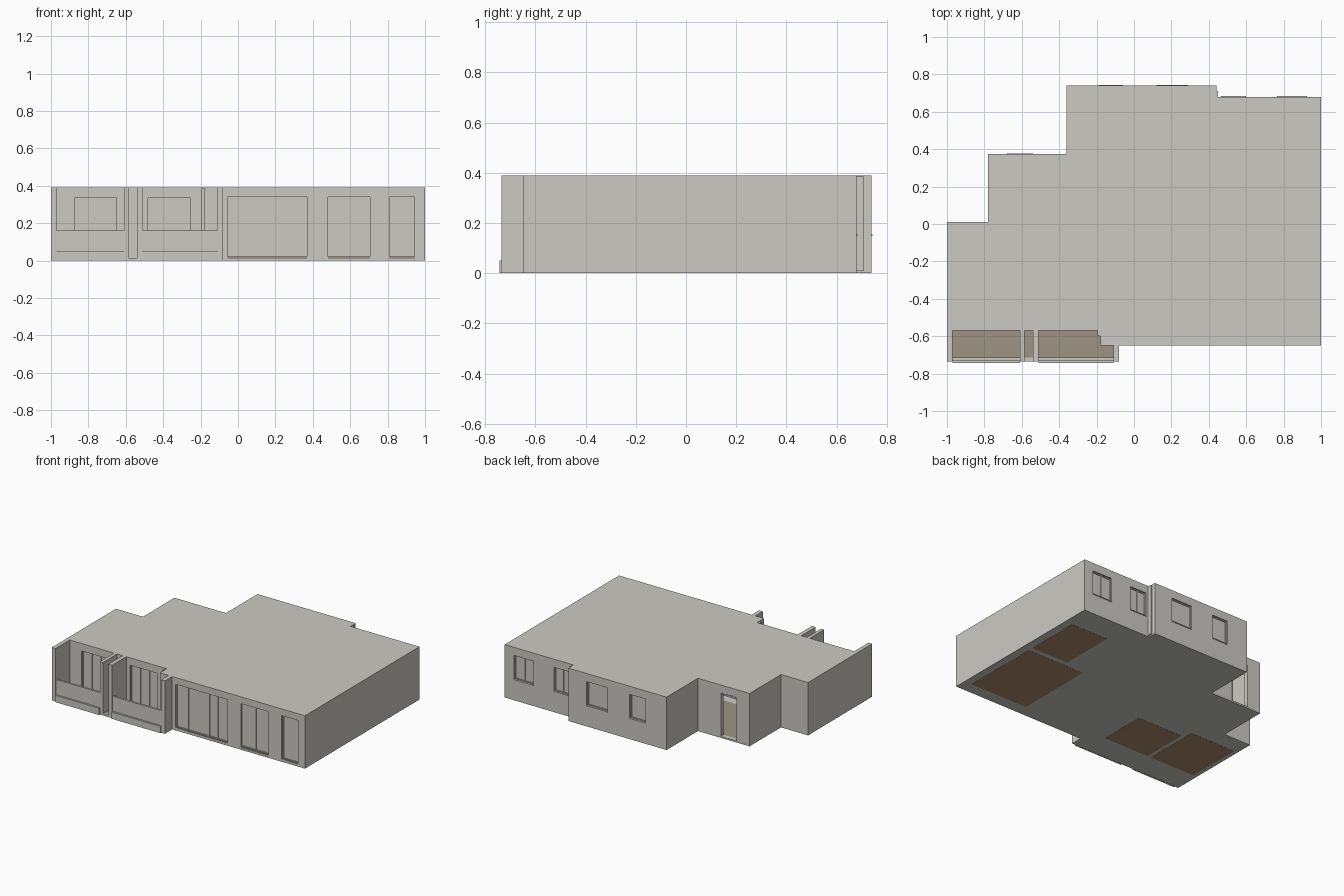
import bpy, bmesh
from mathutils import Vector

if "Cube" in bpy.data.objects:
    bpy.data.objects.remove(bpy.data.objects["Cube"])

H, T, BASE = 0.39, 0.03, 0.01


def material(name, rgb):
    m = bpy.data.materials.new(name)
    m.diffuse_color = (*rgb, 1)
    m.use_nodes = True
    m.node_tree.nodes["Principled BSDF"].inputs["Base Color"].default_value = m.diffuse_color
    return m


GREY = material("warm_grey_plaster", (0.60, 0.59, 0.55))
TILE = material("beige_tile", (0.34, 0.30, 0.23))
WOOD = material("brown_wood", (0.42, 0.26, 0.15))


def finish(name, bm, mat):
    bmesh.ops.recalc_face_normals(bm, faces=bm.faces)
    me = bpy.data.meshes.new(name)
    bm.to_mesh(me)
    bm.free()
    me.materials.append(mat)
    ob = bpy.data.objects.new(name, me)
    bpy.context.collection.objects.link(ob)
    return ob


def panel(name, loops, depth, mat=GREY):
    """Flat outline with optional hole loops, extruded by a depth vector."""
    bm = bmesh.new()
    for loop in loops:
        vs = [bm.verts.new(p) for p in loop]
        for a, b in zip(vs, vs[1:] + vs[:1]):
            bm.edges.new((a, b))
    bmesh.ops.triangle_fill(bm, edges=bm.edges[:], use_beauty=True)
    bmesh.ops.recalc_face_normals(bm, faces=bm.faces)
    r = bmesh.ops.extrude_face_region(bm, geom=bm.faces[:])
    verts = [g for g in r["geom"] if isinstance(g, bmesh.types.BMVert)]
    bmesh.ops.translate(bm, verts=verts, vec=depth)
    bmesh.ops.dissolve_limit(bm, angle_limit=0.01, verts=bm.verts[:], edges=bm.edges[:])
    return finish(name, bm, mat)


def box(name, x0, x1, y0, y1, z0, z1, mat=GREY):
    bm = bmesh.new()
    bmesh.ops.create_cube(bm, size=1)
    lo, hi = Vector((x0, y0, z0)), Vector((x1, y1, z1))
    for v in bm.verts:
        v.co = Vector([lo[i] + (v.co[i] + 0.5) * (hi[i] - lo[i]) for i in range(3)])
    return finish(name, bm, mat)


def slab(name, outline, z0, z1, mat=GREY):
    return panel(name, [[(x, y, z0) for x, y in outline]], (0, 0, z1 - z0), mat)


def rect(x0, x1, y, z0, z1):
    return [(x0, y, z0), (x1, y, z0), (x1, y, z1), (x0, y, z1)]


def window(y, n, x0, x1, z0, z1, splits):
    """Frame, mullions and pane; n is the inward y direction."""
    f = 0.007
    panel("window_frame", [rect(x0, x1, y + n * 0.01, z0, z1),
          rect(x0 + f, x1 - f, y + n * 0.01, z0 + f, z1 - f)], (0, n * 0.015, 0))
    for s in splits:
        x = x0 + (x1 - x0) * s
        ya, yb = sorted((y + n * 0.01, y + n * 0.025))
        box("window_mullion", x - 0.004, x + 0.004, ya, yb, z0 + f, z1 - f)
    ya, yb = sorted((y + n * 0.015, y + n * 0.02))
    box("window_pane", x0, x1, ya, yb, z0, z1)
    ya, yb = sorted((y - n * 0.004, y + n * 0.012))
    if z0 > 0.1:
        box("window_sill", x0, x1, ya, yb, z0 - 0.006, z0)
    else:
        box("threshold", x0, x1, min(y, y + n * T), max(y, y + n * T), BASE, z0 + 0.003, TILE)


# Outer walls, counter-clockwise, with openings on the x-aligned ones
outline = [(-1, -.57), (-.18, -.57), (-.18, -.65), (1, -.65), (1, .68), (.44, .68),
           (.44, .74), (-.36, .74), (-.36, .375), (-.78, .375), (-.78, .01), (-1, .01)]
openings = {
    0: [(-.875, -.65, .02, .335, (.33, .66)), (-.48, -.255, .02, .335, (.33, .66))],
    2: [(-.055, .37, .02, .34, (.23, .63, .79)), (.48, .705, .02, .34, (.49,)),
        (.81, .945, .02, .34, ())],
    4: [(.765, .925, .155, .33, (.5,)), (.465, .60, .155, .33, (.5,))],
    6: [(.12, .29, .155, .33, ()), (-.19, -.06, .155, .33, ())],
    8: [(-.675, -.545, .013, .33, None)],
}
for i, p in enumerate(outline):
    q = outline[(i + 1) % len(outline)]
    d = (Vector(q) - Vector(p)).normalized()
    loops = [[(*p, BASE), (*q, BASE), (*q, H - .002), (*p, H - .002)]]
    for x0, x1, z0, z1, splits in openings.get(i, []):
        loops.append(rect(x0, x1, p[1], z0, z1))
        if splits is not None:
            window(p[1], d.x, x0, x1, z0, z1, splits)
    panel("outer_wall", loops, (-d.y * T, d.x * T, 0))

# Roof plate and base slab
slab("roof", outline, H - .004, H)
base = [(-1, -.735), (-.08, -.735), (-.08, -.65)] + outline[3:]
slab("base_slab", base, .001, BASE)

# Balcony dividing walls, parapets and skirtings
for x0, x1, y1 in ((-1, -.97, -.57), (-.61, -.585, -.57), (-.54, -.51, -.57), (-.11, -.08, -.65)):
    box("balcony_side_wall", x0, x1, -.735, y1, BASE, H)
box("balcony_corner_post", -.18, -.165, -.65, -.57, BASE, H)
for x0, x1 in ((-.97, -.61), (-.51, -.11)):
    box("balcony_parapet", x0, x1, -.73, -.715, BASE, .16)
    box("balcony_skirting", x0, x1, -.743, -.73, 0, .05)
box("slot_curb", -.585, -.54, -.735, -.715, BASE, .015)

# Tiled floors: balconies, slot, hall and living area
for x0, x1, y0, y1 in ((-.97, -.61, -.715, -.57), (-.585, -.54, -.715, -.57),
                       (-.51, -.11, -.715, -.57), (-.75, -.2, -.1, .375),
                       (-.15, .43, -.62, .3)):
    box("tile_floor", x0, x1, y0, y1, BASE, .0125, TILE)

# Wooden bedroom floors, also seen from below
for x0, x1, y0, y1 in ((.64, .94, .07, .48), (.47, .94, -.56, .03),
                       (-.57, -.2, -.54, -.19), (-.97, -.60, -.54, -.12)):
    box("wood_floor", x0, x1, y0, y1, 0, .0135, WOOD)

# Inner partitions
for x0, x1, y0, y1 in ((-.595, -.575, -.54, -.12), (-.195, -.175, -.6, -.19),
                       (-.97, -.7, -.12, -.1), (-.5, -.18, -.19, -.17),
                       (.44, .46, -.62, .03), (.55, .97, .04, .06),
                       (.61, .63, .06, .4), (.61, .97, .49, .51),
                       (.43, .45, .35, .71), (.04, .06, .35, .71), (-.36, -.05, .33, .35)):
    box("partition", x0, x1, y0, y1, BASE, H - .005)

# Raised trim round the entrance opening
panel("entrance_frame", [rect(-.681, -.539, .376, .011, .336),
                         rect(-.673, -.547, .376, .0125, .328)], (0, -.032, 0))
